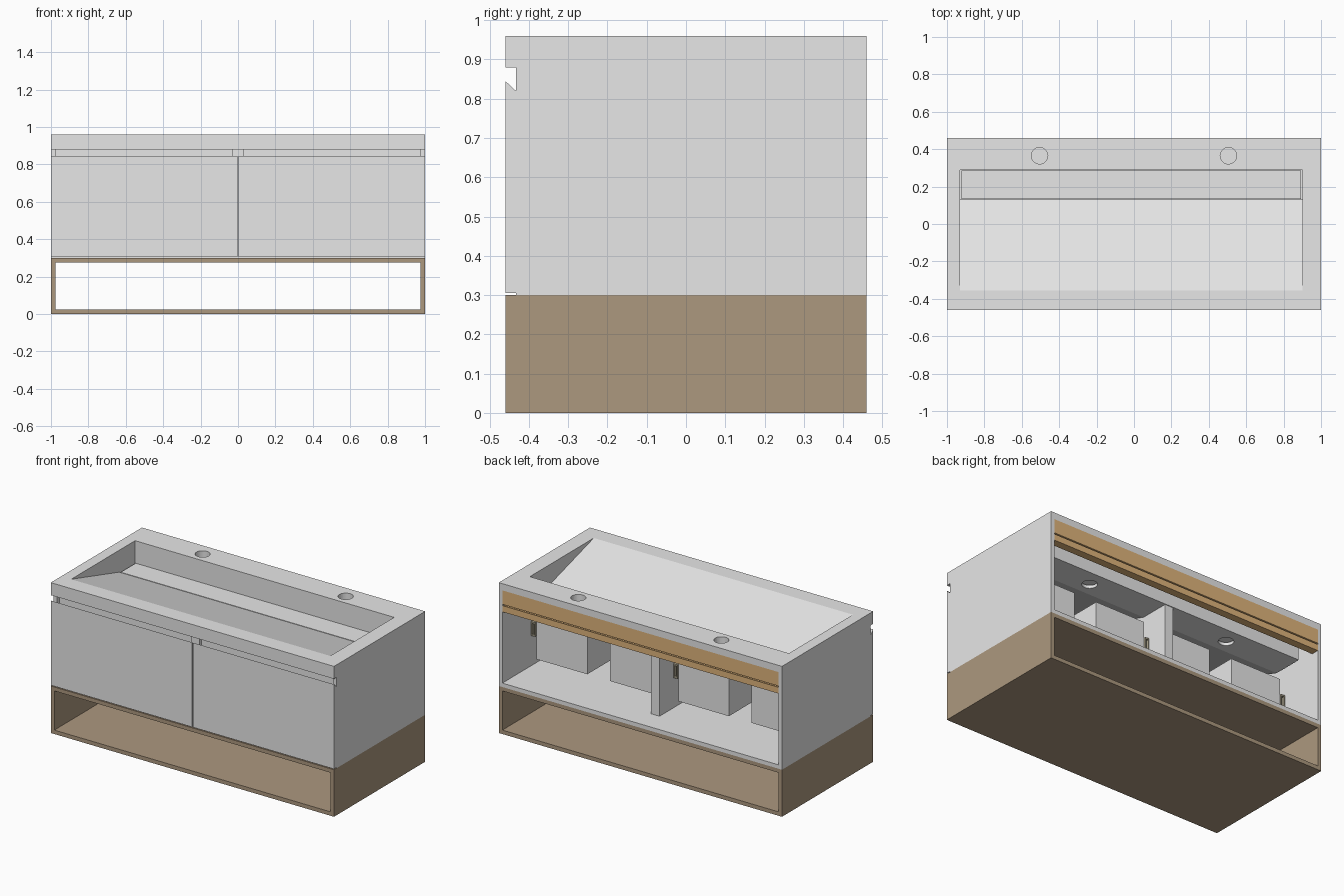
import bpy, bmesh
from mathutils import Matrix

if "Cube" in bpy.data.objects:
    bpy.data.objects.remove(bpy.data.objects["Cube"])


def mat(name, r, g, b):
    m = bpy.data.materials.new(name)
    m.diffuse_color = (r, g, b, 1)
    m.use_nodes = True
    m.node_tree.nodes["Principled BSDF"].inputs["Base Color"].default_value = m.diffuse_color
    return m


GREY = mat("pale grey", 0.8, 0.8, 0.8)
WOOD = mat("brown wood", 0.416, 0.315, 0.212)
OAK = mat("golden wood", 0.74, 0.46, 0.2)
STEEL = mat("slide metal", 0.42, 0.38, 0.28)


def finish(name, bm, material):
    bmesh.ops.recalc_face_normals(bm, faces=bm.faces)
    me = bpy.data.meshes.new(name)
    bm.to_mesh(me)
    bm.free()
    ob = bpy.data.objects.new(name, me)
    bpy.context.collection.objects.link(ob)
    me.materials.append(material)
    return ob


def prism(name, yz, x0, x1, material):
    """Side profile (y, z) extruded across x."""
    bm = bmesh.new()
    f = bm.faces.new([bm.verts.new((x0, y, z)) for y, z in yz])
    ext = bmesh.ops.extrude_face_region(bm, geom=[f])["geom"]
    bmesh.ops.translate(bm, vec=(x1 - x0, 0, 0),
                        verts=[v for v in ext if isinstance(v, bmesh.types.BMVert)])
    return finish(name, bm, material)


def box(name, x0, x1, y0, y1, z0, z1, material):
    return prism(name, [(y0, z0), (y1, z0), (y1, z1), (y0, z1)], x0, x1, material)


def cylinder(name, x, y, z0, z1, r, material):
    bm = bmesh.new()
    bmesh.ops.create_cone(bm, cap_ends=True, segments=32, radius1=r, radius2=r,
                          depth=z1 - z0,
                          matrix=Matrix.Translation((x, y, (z0 + z1) / 2)))
    return finish(name, bm, material)


def apply_modifiers(ob, helpers=()):
    dg = bpy.context.evaluated_depsgraph_get()
    me = bpy.data.meshes.new_from_object(ob.evaluated_get(dg))
    ob.modifiers.clear()
    ob.data = me
    for h in helpers:
        bpy.data.objects.remove(h)


def combine(ob, steps):
    for op, other in steps:
        other.hide_render = True
        m = ob.modifiers.new(op, 'BOOLEAN')
        m.operation, m.object, m.solver = op, other, 'EXACT'
    apply_modifiers(ob, [o for _, o in steps])


# open wooden shelf below
shelf = box("open_shelf", -1, 1, -0.46, 0.46, 0, 0.30, WOOD)
combine(shelf, [('DIFFERENCE', box("cut", -0.975, 0.975, -1, 1, 0.025, 0.275, WOOD))])

# cabinet shell and washbasin in one piece
carcass = prism("cabinet_and_basin",
                [(-0.433, 0.30), (0.46, 0.30), (0.46, 0.96),
                 (-0.46, 0.96), (-0.46, 0.88), (-0.433, 0.88)], -1, 1, GREY)
steps = [
    ('DIFFERENCE', prism("cavity", [(-0.5, 0.325), (0.5, 0.325), (0.5, 0.917),
                                    (-0.42, 0.917), (-0.42, 0.88), (-0.5, 0.88)],
                         -0.975, 0.975, GREY)),
    ('UNION', prism("basin_outside", [(-0.355, 0.935), (0.12, 0.775),
                                      (0.315, 0.775), (0.315, 0.935)],
                    -0.955, 0.925, GREY)),
    ('DIFFERENCE', prism("basin_inside", [(-0.39, 0.97), (0.13, 0.82), (0.13, 0.795),
                                          (0.29, 0.795), (0.29, 0.97)],
                         -0.93, 0.90, GREY)),
]
for x in (-0.505, 0.505):
    steps.append(('DIFFERENCE', cylinder("tap_hole", x, 0.365, 0.88, 1.0, 0.044, GREY)))
    steps.append(('DIFFERENCE', cylinder("drain_hole", x, 0.21, 0.75, 0.80, 0.045, GREY)))
combine(carcass, steps)

# cover plate over the drain channel
box("drain_cover", -0.922, 0.893, 0.135, 0.285, 0.806, 0.82, GREY)

# centre divider following the basin underside, and rail behind the finger groove
prism("centre_divider", [(-0.43, 0.325), (0.31, 0.325), (0.31, 0.775),
                         (0.12, 0.775), (-0.2, 0.88), (-0.43, 0.88)],
      -0.03, 0.03, GREY)
box("front_rail", -0.975, 0.975, -0.41, -0.39, 0.78, 0.917, GREY)

# two interlocking wall hanging battens at the back
prism("upper_batten", [(0.41, 0.813), (0.46, 0.828), (0.46, 0.917), (0.41, 0.917)],
      -0.975, 0.975, OAK)
prism("lower_batten", [(0.41, 0.78), (0.46, 0.78), (0.46, 0.82), (0.41, 0.805)],
      -0.975, 0.975, OAK)

for s, side in ((-1, "left"), (1, "right")):
    # drawer front with a bevelled grip edge
    prism(side + "_drawer_front", [(-0.46, 0.305), (-0.433, 0.305),
                                   (-0.433, 0.82), (-0.46, 0.845)],
          s * 0.003, s * 1.0, GREY)

    # open drawer tray with a notch for the drain pipe
    outline = [(0.065, -0.433), (0.94, -0.433), (0.94, 0.167), (0.58, 0.167),
               (0.58, -0.07), (0.42, -0.07), (0.42, 0.167), (0.065, 0.167)]
    bm = bmesh.new()
    low = [bm.verts.new((s * x, y, 0.375)) for x, y in outline]
    top = [bm.verts.new((s * x, y, 0.71)) for x, y in outline]
    bm.faces.new(low)
    for i in range(len(low)):
        j = (i + 1) % len(low)
        bm.faces.new((low[i], low[j], top[j], top[i]))
    tray = finish(side + "_drawer_tray", bm, GREY)
    sol = tray.modifiers.new("walls", 'SOLIDIFY')
    sol.thickness, sol.offset, sol.use_even_offset = 0.02, -1, True
    apply_modifiers(tray)

    # hollow metal slides on both sides of the tray
    for a, b, where in ((0.034, 0.062, "inner"), (0.943, 0.972, "outer")):
        slide = box(f"{side}_{where}_slide", s * a, s * b, -0.42, 0.175, 0.52, 0.61, STEEL)
        combine(slide, [('DIFFERENCE', box("cut", s * (a + 0.007), s * (b - 0.007),
                                           -0.5, 0.3, 0.53, 0.60, STEEL))])
